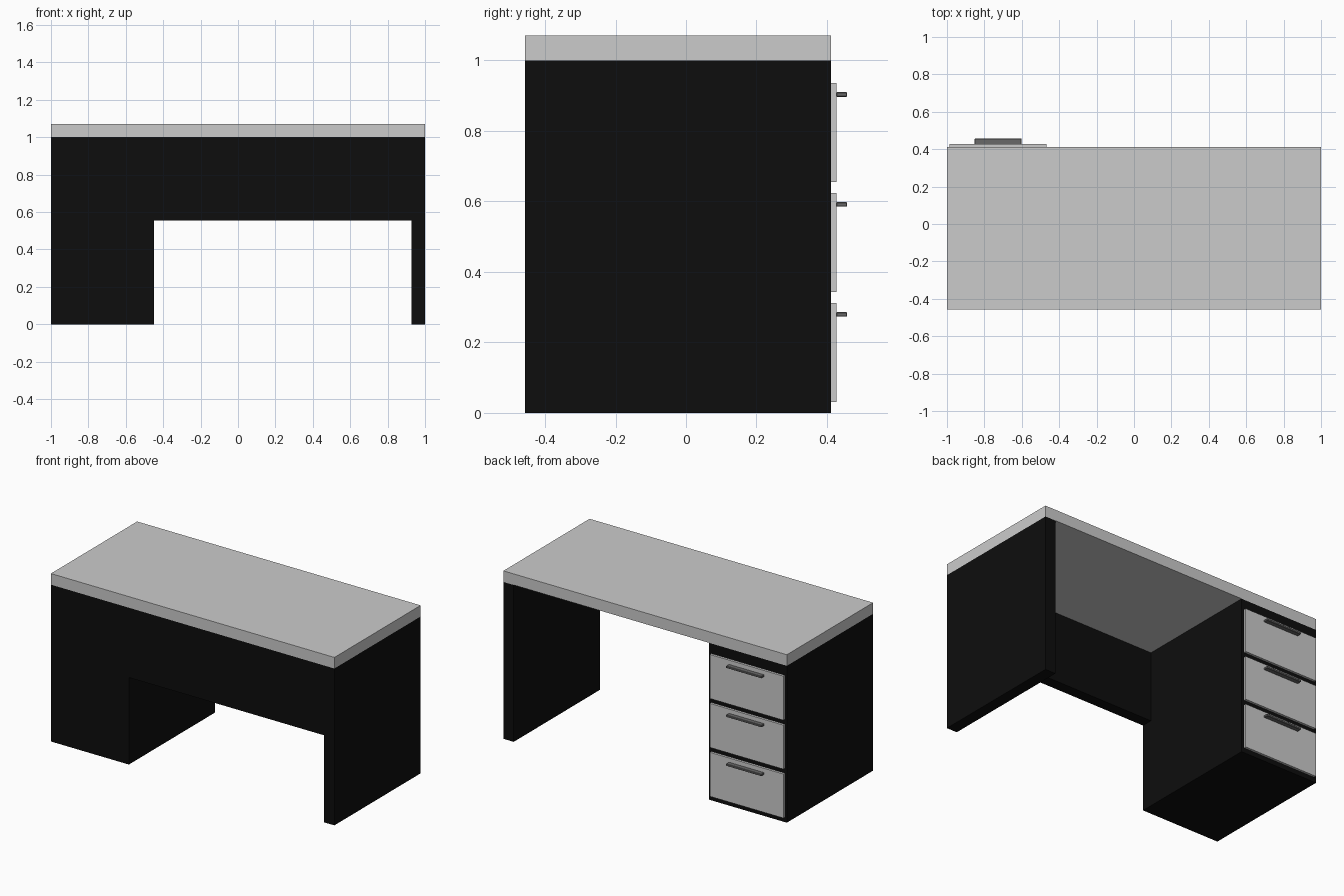
import bpy

if "Cube" in bpy.data.objects:
    bpy.data.objects.remove(bpy.data.objects["Cube"])


def material(name, v):
    m = bpy.data.materials.new(name)
    m.diffuse_color = (v, v, v, 1)
    m.use_nodes = True
    m.node_tree.nodes["Principled BSDF"].inputs["Base Color"].default_value = m.diffuse_color
    return m


def box(name, x, y, z, mat=None, bevel=0):
    """Box from (min, max) ranges on each axis."""
    bpy.ops.mesh.primitive_cube_add(size=1)
    ob = bpy.context.object
    ob.name = name
    ob.location = [(r[0] + r[1]) / 2 for r in (x, y, z)]
    ob.scale = [r[1] - r[0] for r in (x, y, z)]
    bpy.ops.object.transform_apply(location=True, rotation=False, scale=True)
    if mat:
        ob.data.materials.append(mat)
    if bevel:
        mod = ob.modifiers.new("bevel", "BEVEL")
        mod.width = bevel
        mod.segments = 1
    return ob


black = material("black_panel", 0.004)
dark = material("dark_metal", 0.14)

FRONT, BACK = -0.457, 0.412
PED = -0.45       # inner side of the drawer pedestal
LEG = 0.927       # inner side of the side panel

# Desk top
box("desk_top", (-1, 1), (FRONT, BACK), (1.0, 1.071))

# Pedestal, side panel and modesty panel
box("drawer_pedestal", (-1, PED), (FRONT, BACK), (0, 1), black)
box("side_panel", (LEG, 1), (FRONT, BACK), (0, 1), black)
box("modesty_panel", (PED, LEG), (FRONT, -0.387), (0.555, 1), black)

# Drawer fronts with bar handles, facing the back
for i in range(3):
    z = 0.031 + i * 0.312
    box(f"drawer_front_{i + 1}", (-0.986, -0.468), (BACK, 0.427), (z, z + 0.281))
    box(f"drawer_handle_{i + 1}", (-0.852, -0.602), (0.427, 0.457),
        (z + 0.242, z + 0.255), dark, 0.002)
